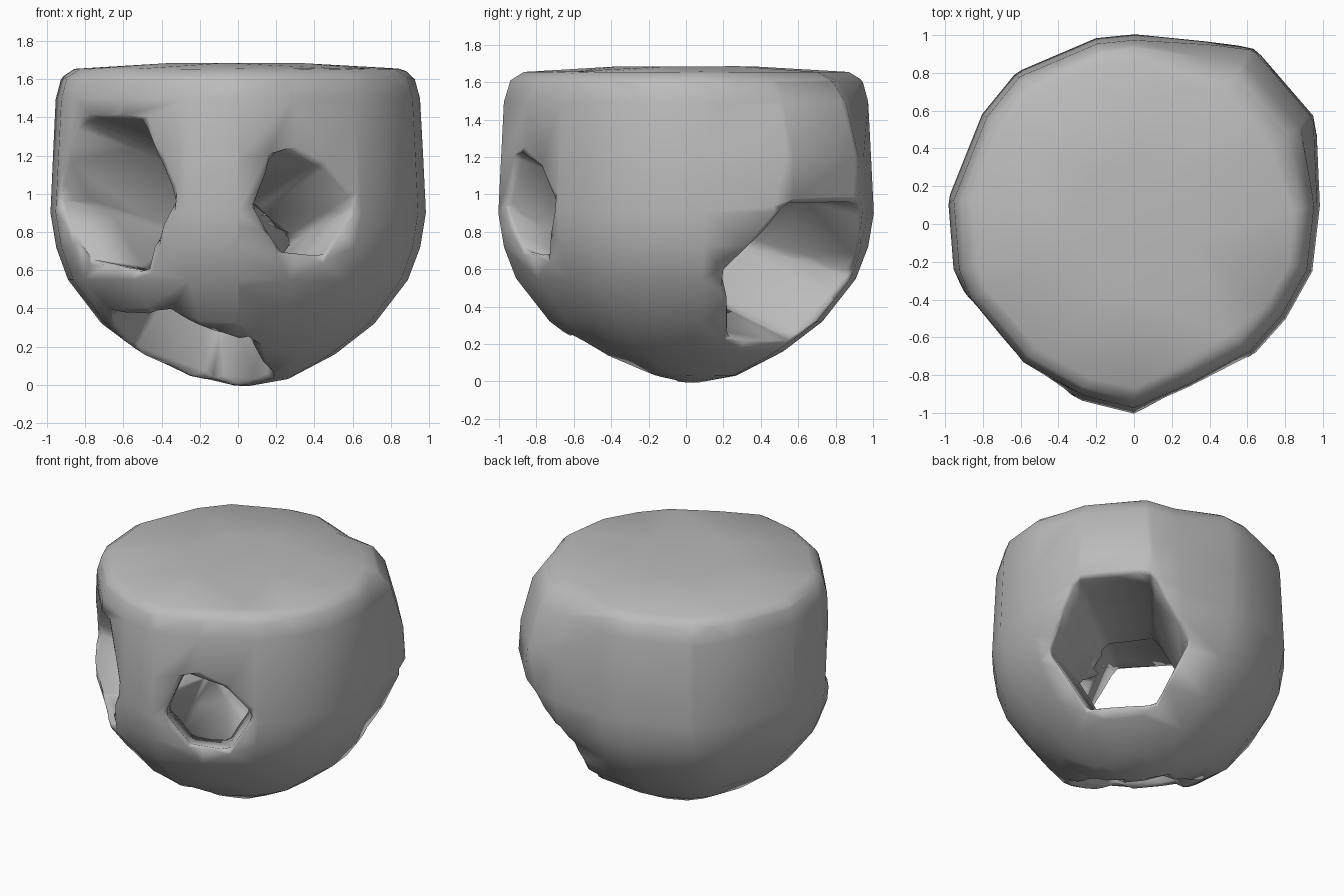
import bpy, bmesh, math
from mathutils import Vector

cube = bpy.data.objects.get("Cube")
if cube:
    bpy.data.objects.remove(cube, do_unlink=True)

stone = bpy.data.materials.new("stone_grey")
stone.use_nodes = True
GREY = (0.5, 0.5, 0.5, 1)
stone.diffuse_color = GREY
stone.node_tree.nodes["Principled BSDF"].inputs["Base Color"].default_value = GREY


def make_object(name, bm):
    bmesh.ops.recalc_face_normals(bm, faces=bm.faces)
    mesh = bpy.data.meshes.new(name)
    bm.to_mesh(mesh)
    bm.free()
    mesh.materials.append(stone)
    obj = bpy.data.objects.new(name, mesh)
    bpy.context.collection.objects.link(obj)
    return obj


# Outer body: an uneven outline scaled up through a bowl-like profile
OUTLINE = [(0, 1), (-.2, .98), (-.62, .8), (-.8, .58), (-.98, .13), (-.95, -.25),
           (-.89, -.4), (-.6, -.75), (-.28, -.93), (0, -1), (.3, -.87), (.63, -.69),
           (.8, -.5), (.94, -.25), (.98, .1), (.96, .56), (.64, .93), (.4, .96)]
PROFILE = [(-.005, .07), (.03, .27), (.16, .52), (.32, .73), (.55, .91), (.72, .975),
           (.9, 1.005), (1.2, .99), (1.5, .975), (1.61, .945), (1.655, .88), (1.685, .35)]
CORNER = {1.5: .94, 1.61: .89, 1.655: .86}  # chamfer at the back left top
bm = bmesh.new()
rings = []
for z, scale in PROFILE:
    ring = []
    for x, y in OUTLINE:
        s = scale * (CORNER.get(z, 1) if x + y > 1.3 else 1)
        ring.append(bm.verts.new((x * s, y * s, z)))
    rings.append(ring)
n = len(OUTLINE)
for low, high in zip(rings, rings[1:]):
    for i in range(n):
        j = (i + 1) % n
        bm.faces.new((low[i], low[j], high[j], high[i]))
bm.faces.new(rings[0])
bm.faces.new(rings[-1])
body = make_object("hollowed_stone", bm)


# Six-sided tapering tunnel; corners run from the left of the mouth over its top
def tunnel(name, mouth, inner, r_mouth, r_inner, corners=(1, 1, 1, 1, 1, 1)):
    mouth, inner = Vector(mouth), Vector(inner)
    axis = (mouth - inner).normalized()
    side = axis.cross(Vector((0, 0, 1))).normalized()
    up = side.cross(axis)
    slope = (r_mouth - r_inner) / (mouth - inner).length
    bm = bmesh.new()
    for centre, r in ((inner, r_inner), (mouth + axis * .5, r_mouth + slope * .5)):
        for k, reach in enumerate(corners):
            a = math.tau * k / 6
            bm.verts.new(centre + (side * math.cos(a) + up * math.sin(a)) * r * reach)
    bmesh.ops.convex_hull(bm, input=bm.verts)
    cutter = make_object(name, bm)
    cutter.hide_render = True
    cut = body.modifiers.new(name, 'BOOLEAN')
    cut.operation = 'DIFFERENCE'
    cut.solver = 'EXACT'
    cut.object = cutter
    return cutter


CENTRE = (0, -.03, .78)
cutters = [
    tunnel("front_large_hole", (-.69, -.64, 1.0), CENTRE, .45, .33, (1, 1, 1, 1, 1, .85)),
    tunnel("back_large_hole", (.65, .6, .56), CENTRE, .48, .33),
    tunnel("front_small_hole", (.34, -.82, .94), (-.15, -.1, .62), .29, .25,
           (1, 1.12, .75, 1.02, 1, .85)),
    tunnel("bottom_hole", (-.26, -.28, .16), (-.08, -.12, .75), .47, .28),
]

# Soften the cut rims and thin the surface to broad facets
remesh = body.modifiers.new("remesh", 'REMESH')
remesh.mode = 'VOXEL'
remesh.voxel_size = .022
soften = body.modifiers.new("soften", 'SMOOTH')
soften.iterations = 9
soften.factor = .5
thin = body.modifiers.new("thin", 'DECIMATE')
thin.ratio = .012

# Bake the modifiers and remove the cutters
graph = bpy.context.evaluated_depsgraph_get()
baked = bpy.data.meshes.new_from_object(body.evaluated_get(graph))
body.modifiers.clear()
body.data = baked
for cutter in cutters:
    bpy.data.objects.remove(cutter, do_unlink=True)

baked.materials.clear()
baked.materials.append(stone)
for poly in baked.polygons:
    poly.material_index = 0
    poly.use_smooth = True
